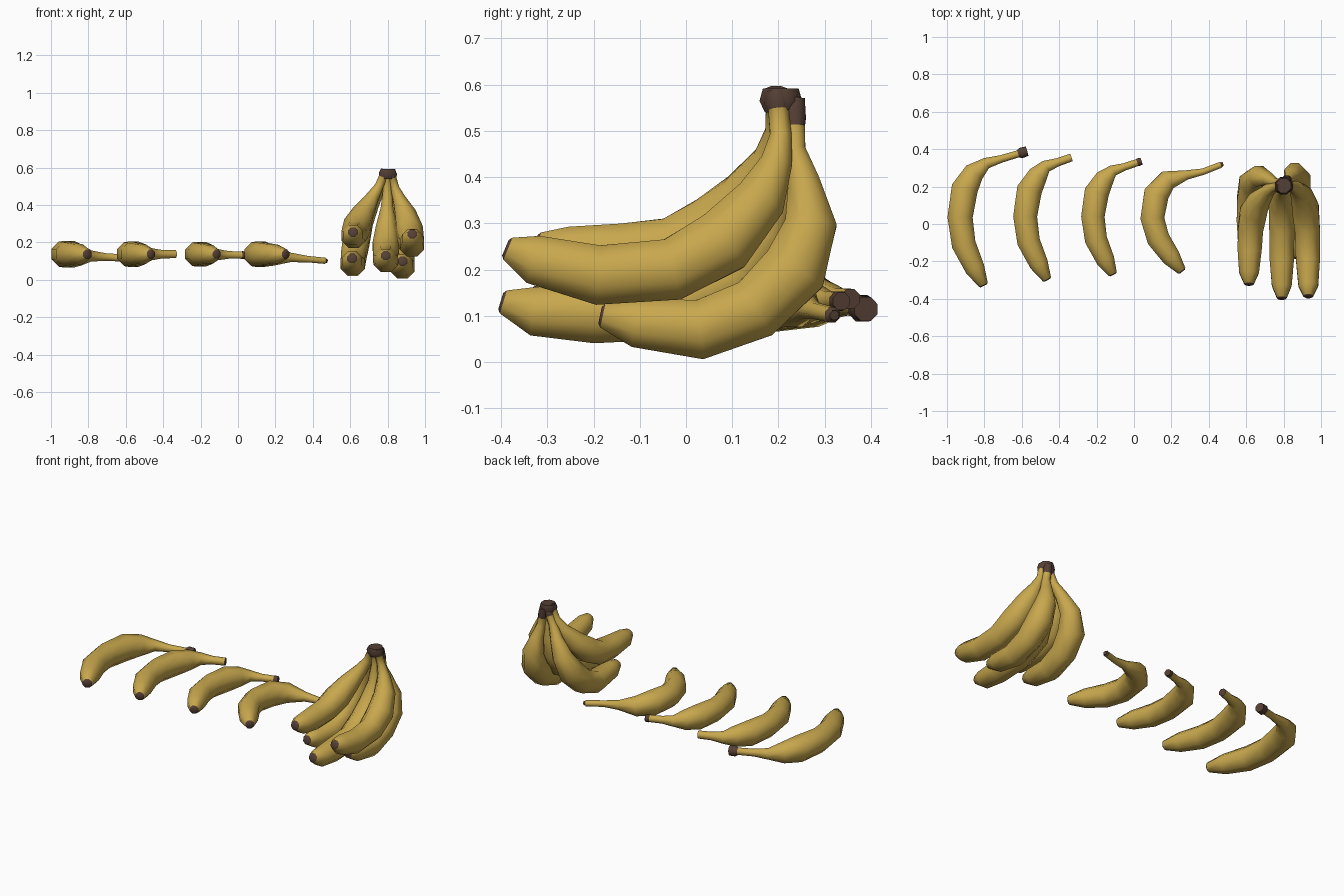
import bpy, bmesh, math
from mathutils import Vector

cube = bpy.data.objects.get("Cube")
if cube:
    bpy.data.objects.remove(cube)


def make_material(name, colour):
    mat = bpy.data.materials.new(name)
    mat.use_nodes = True
    mat.diffuse_color = colour
    mat.node_tree.nodes["Principled BSDF"].inputs["Base Color"].default_value = colour
    return mat


YELLOW = make_material("banana yellow", (0.58, 0.39, 0.075, 1))
BROWN = make_material("stem brown", (0.09, 0.05, 0.035, 1))
SIDES = 8
# Thickness from blossom tip to stem end
RADII = [.027, .055, .067, .07, .074, .058, .031, .021, .02]


def sweep(name, rings, brown_start, brown_end, reference):
    """Skin rings of (centre, radius); the outermost bands are brown."""
    bm = bmesh.new()
    loops = []
    last = len(rings) - 1
    for i, (centre, radius) in enumerate(rings):
        tangent = (rings[min(i + 1, last)][0] - rings[max(i - 1, 0)][0]).normalized()
        side = tangent.cross(reference).normalized()
        up = side.cross(tangent)
        loop = []
        for k in range(SIDES):
            a = math.tau * (k + .5) / SIDES
            loop.append(bm.verts.new(centre + (side * math.cos(a) + up * math.sin(a)) * radius * 1.04))
        loops.append(loop)
    for i in range(last):
        for k in range(SIDES):
            n = (k + 1) % SIDES
            face = bm.faces.new((loops[i][k], loops[i][n], loops[i + 1][n], loops[i + 1][k]))
            face.material_index = int(i < brown_start or i >= last - brown_end)
    for loop in (loops[0][::-1], loops[-1]):
        bm.faces.new(loop).material_index = 1
    bmesh.ops.recalc_face_normals(bm, faces=bm.faces)
    mesh = bpy.data.meshes.new(name)
    bm.to_mesh(mesh)
    bm.free()
    mesh.materials.append(YELLOW)
    mesh.materials.append(BROWN)
    obj = bpy.data.objects.new(name, mesh)
    bpy.context.collection.objects.link(obj)
    bpy.ops.object.select_all(action='DESELECT')
    obj.select_set(True)
    bpy.context.view_layer.objects.active = obj
    bpy.ops.object.shade_smooth_by_angle(angle=math.radians(48))
    return obj


def banana(name, points, reference, thick=1, stem=1, cap=.03, flare=1.3):
    """A banana with a dark blossom tip and a flared dark stem cap."""
    pts = [Vector(p) for p in points]
    rings = [(p, r * (thick if i < 6 else stem)) for i, (p, r) in enumerate(zip(pts, RADII))]
    tip_dir = (pts[0] - pts[1]).normalized()
    rings.insert(0, (pts[0] + tip_dir * .006, .019 * thick))
    if cap:
        stem_dir = (pts[-1] - pts[-2]).normalized()
        end = RADII[-1] * stem * flare
        rings.append((pts[-1] + stem_dir * cap * .3, end))
        rings.append((pts[-1] + stem_dir * cap, end * .9))
    return sweep(name, rings, 1, 2 if cap else 0, Vector(reference))


# Loose bananas lying on their sides, stems to the back
CURVE = [(.125, -.355), (.08, -.27), (.02, -.14), (0, .005), (.025, .16),
         (.075, .245), (.14, .295), (.22, .318), (.31, .345)]
HOOKED = [(.255, -.25), (.2, -.18), (.13, -.08), (.098, .03), (.12, .16),
          (.18, .235), (.28, .262), (.37, .28), (.465, .317)]


def loose(name, curve, x, y, scale=1, reach=1, drop=.02, **style):
    points = []
    for i, (px, py) in enumerate(curve):
        bend = max(0, i - 4) / 4
        stretch = scale * (reach if i > 5 else 1)
        points.append((x + px * stretch, y + py * scale, .137 - drop * bend))
    banana(name, points, (0, 0, 1), **style)


loose("loose_banana_large", CURVE, -.93, .03, cap=.05, flare=1.5)
loose("loose_banana_medium", CURVE, -.582, .035, .93, .86, 0, thick=.95, cap=0, stem=1.1)
loose("loose_banana_small", CURVE, -.22, .035, .85, .9, .005, thick=.93, cap=.025, flare=1.1)
loose("loose_banana_hooked", HOOKED, 0, 0, drop=.035, thick=.95, stem=.85, cap=.012, flare=.7)

# Side profiles (y, z) of the bunch, tip to stem
UPPER_LEFT = [(-.385, .245), (-.33, .222), (-.19, .188), (-.03, .2), (.08, .26),
              (.16, .35), (.195, .43), (.205, .49), (.2, .545)]
UPPER_RIGHT = [(-.32, .255), (-.26, .24), (-.14, .235), (-.03, .245), (.06, .29),
               (.13, .36), (.18, .44), (.195, .5), (.195, .55)]
MIDDLE = [(-.395, .13), (-.33, .11), (-.2, .105), (-.03, .115), (.1, .18),
          (.17, .28), (.2, .38), (.205, .48), (.205, .55)]
LOWER = [(-.18, .1), (-.11, .085), (.03, .07), (.15, .115), (.235, .2),
         (.27, .3), (.255, .39), (.235, .46), (.235, .51)]
SPREAD = [1, 1, .98, .95, .86, .65, .35, .13, 0]


def bunched(name, profile, tip_x, stem_x, lift=0, **style):
    points = [(stem_x + (tip_x - stem_x) * s, y - lift, z + lift)
              for (y, z), s in zip(profile, SPREAD)]
    banana(name, points, (1, 0, 0), stem=1.15, **style)


bunched("bunch_upper_left", UPPER_LEFT, .932, .825, cap=.04)
bunched("bunch_upper_right", UPPER_RIGHT, .615, .775, cap=.04)
bunched("bunch_middle", MIDDLE, .79, .8, cap=.04)
bunched("bunch_lower_left", LOWER, .88, .82, cap=.06, flare=1.1)
bunched("bunch_lower_right", LOWER, .61, .78, lift=.015, cap=.06, flare=1.1)

# Dark crown joining the bunch stems
crown = [(Vector((.8, .205, z)), r) for z, r in ((.54, .036), (.565, .048), (.592, .04))]
sweep("bunch_crown", crown, 2, 2, Vector((1, 0, 0)))
